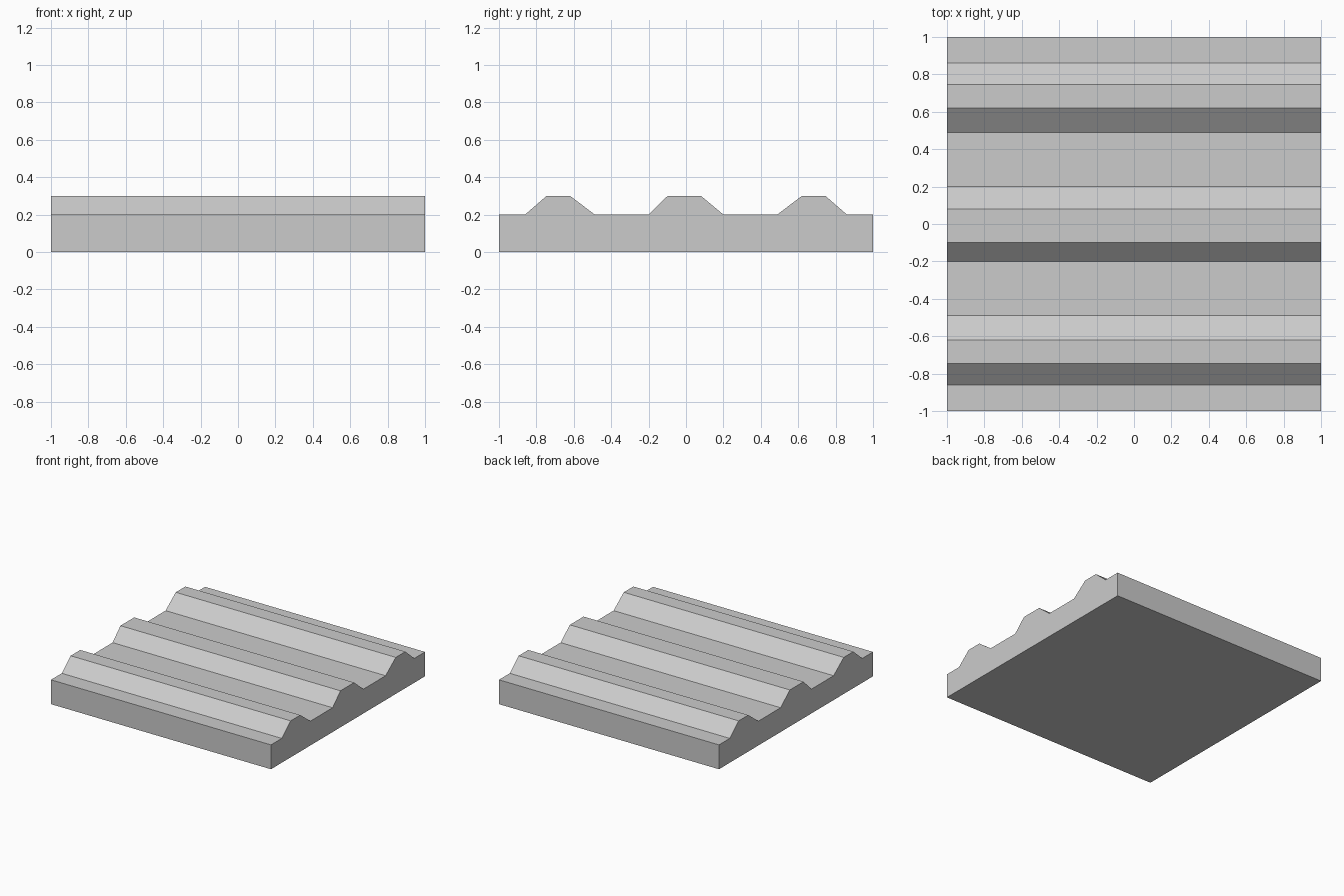
import bpy
import bmesh

if "Cube" in bpy.data.objects:
    bpy.data.objects.remove(bpy.data.objects["Cube"])

HALF, BASE_Z, TOP_Z = 1.0, 0.2, 0.3

# Each ridge: foot, crest start, crest end, foot (along y)
outer = (0.488, 0.62, 0.745, 0.86)
middle = (-0.2, -0.098, 0.08, 0.2)
ridges = [tuple(-y for y in reversed(outer)), middle, outer]

# Cross-section of the slab with its three ridges
profile = [(-HALF, 0), (HALF, 0), (HALF, BASE_Z)]
for a, b, c, d in reversed(ridges):
    profile += [(d, BASE_Z), (c, TOP_Z), (b, TOP_Z), (a, BASE_Z)]
profile.append((-HALF, BASE_Z))

# Extrude the cross-section along x
bm = bmesh.new()
face = bm.faces.new([bm.verts.new((-HALF, y, z)) for y, z in profile])
result = bmesh.ops.extrude_face_region(bm, geom=[face], use_keep_orig=True)
moved = [v for v in result["geom"] if isinstance(v, bmesh.types.BMVert)]
bmesh.ops.translate(bm, verts=moved, vec=(2 * HALF, 0, 0))
bmesh.ops.recalc_face_normals(bm, faces=bm.faces)

mesh = bpy.data.meshes.new("ridged_slab")
bm.to_mesh(mesh)
bm.free()
bpy.context.collection.objects.link(bpy.data.objects.new("ridged_slab", mesh))
